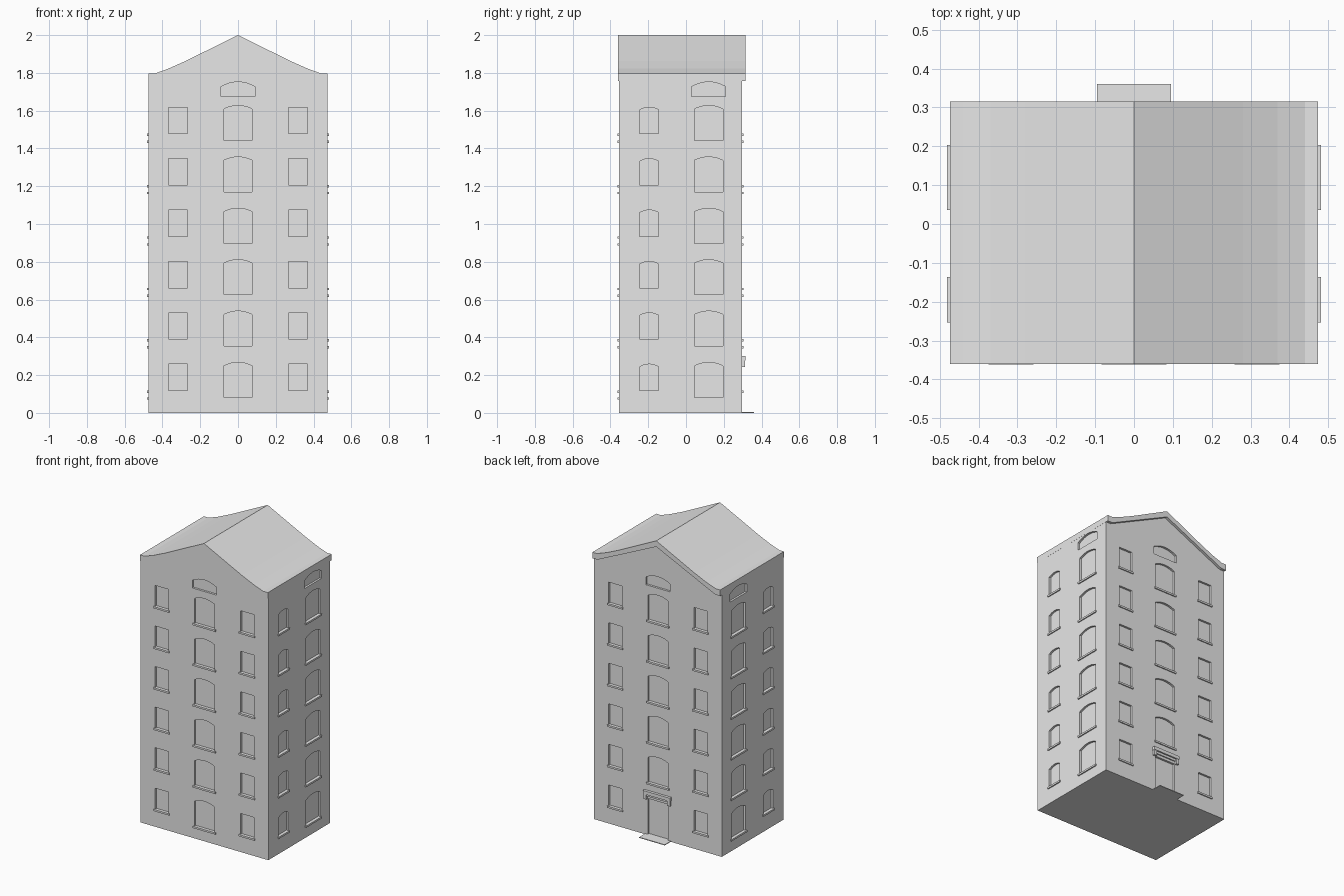
import bpy, bmesh, math
from mathutils import Matrix, Vector

cube = bpy.data.objects.get("Cube")
if cube:
    bpy.data.objects.remove(cube, do_unlink=True)

stone = bpy.data.materials.new("pale_grey")
stone.use_nodes = True
GREY = (0.8, 0.8, 0.8, 1)
stone.diffuse_color = GREY
stone.node_tree.nodes["Principled BSDF"].inputs["Base Color"].default_value = GREY

HALF_X, FRONT, BACK = 0.474, -0.355, 0.297
STEP, FLOORS = 0.272, 6
RECESS, SILL_OUT, SILL_H = 0.014, 0.007, 0.012


def wall_frame(origin, angle):
    """Local frame of a wall: x along the wall, -y outward, z up."""
    return Matrix.Translation(origin) @ Matrix.Rotation(angle, 4, "Z")


def prism(bm, profile, y0, y1, frame=Matrix()):
    """Extrude an x-z profile from y0 to y1."""
    a = [bm.verts.new(frame @ Vector((x, y0, z))) for x, z in profile]
    b = [bm.verts.new(frame @ Vector((x, y1, z))) for x, z in profile]
    bm.faces.new(a)
    bm.faces.new(b[::-1])
    for i in range(len(a)):
        j = (i + 1) % len(a)
        bm.faces.new((a[j], a[i], b[i], b[j]))


def rect(cx, w, z0, z1):
    return [(cx - w / 2, z0), (cx + w / 2, z0), (cx + w / 2, z1), (cx - w / 2, z1)]


def arched(cx, w, z0, z1, rise, n=8):
    """Opening with a shallow segmental head."""
    if not rise:
        return rect(cx, w, z0, z1)
    pts = [(cx - w / 2, z0), (cx + w / 2, z0)]
    for i in range(n + 1):
        t = 1 - 2 * i / n
        pts.append((cx + t * w / 2, z1 - rise * t * t))
    return pts


def finish(bm, name):
    bmesh.ops.recalc_face_normals(bm, faces=bm.faces)
    mesh = bpy.data.meshes.new(name)
    bm.to_mesh(mesh)
    bm.free()
    mesh.materials.append(stone)
    obj = bpy.data.objects.new(name, mesh)
    bpy.context.collection.objects.link(obj)
    return obj


def mirrored(half):
    """Complete a half profile that begins on the centre line."""
    return half + [(-x, z) for x, z in reversed(half) if x > 0]


# Walls with gable ends
bm = bmesh.new()
prism(bm, mirrored([(0, 1.97), (0.436, 1.765), (HALF_X - 0.0005, 1.765),
                    (HALF_X - 0.0005, 0)]), FRONT, BACK)
walls = finish(bm, "walls")

# Window recesses and sills on all four walls
front = wall_frame((0, FRONT, 0), 0)
back = wall_frame((0, BACK, 0), math.pi)
left = wall_frame((HALF_X, 0, 0), math.pi / 2)
right = wall_frame((-HALF_X, 0, 0), -math.pi / 2)

# Each wall: frame, centre of tall column, centres of small columns, small head rise
layout = [
    (front, 0, (-0.317, 0.317), 0),
    (back, 0, (-0.317, 0.317), 0),
    (left, 0.12, (-0.195,), 0.014),
    (right, -0.12, (0.195,), 0.014),
]
cuts, sills = bmesh.new(), bmesh.new()


def window(frame, cx, w, z, h, rise, sill_w):
    prism(cuts, arched(cx, w, z, z + h, rise), -0.05, RECESS, frame)
    if sill_w:
        prism(sills, rect(cx, sill_w, z - SILL_H, z), -SILL_OUT, RECESS, frame)


for frame, tall, smalls, rise in layout:
    for floor in range(FLOORS):
        lift = floor * STEP
        if not (frame is back and floor == 0):
            window(frame, tall, 0.15, 0.082 + lift, 0.185, 0.018, 0.168)
        for cx in smalls:
            window(frame, cx, 0.1, 0.118 + lift, 0.14, rise, 0.116)
    # Attic light
    window(frame, tall, 0.18, 1.675, 0.077, 0.025, 0)

# Doorway recess
prism(cuts, rect(0, 0.15, 0.005, 0.245), -0.05, RECESS, back)

cutter = finish(cuts, "recess_cutter")
cutter.hide_render = True
mod = walls.modifiers.new("recesses", "BOOLEAN")
mod.operation = "DIFFERENCE"
mod.solver = "EXACT"
mod.object = cutter
bpy.context.view_layer.update()
carved = bpy.data.meshes.new_from_object(
    walls.evaluated_get(bpy.context.evaluated_depsgraph_get()))
walls.modifiers.clear()
walls.data = carved
bpy.data.objects.remove(cutter, do_unlink=True)
finish(sills, "window_sills")

# Roof slab with kicked eaves
bm = bmesh.new()
upper = [(0, 2.0), (0.28, 1.862), (0.37, 1.822), (0.44, 1.797), (HALF_X, 1.797)]
lower = [(HALF_X, 1.757), (0.436, 1.757), (0, 1.96)]
outline = upper + lower
outline += [(-x, z) for x, z in reversed(lower[:-1])]
outline += [(-x, z) for x, z in reversed(upper[1:])]
prism(bm, outline, -0.361, 0.315)
finish(bm, "roof")

# Door hood on two brackets
bm = bmesh.new()
prism(bm, rect(0, 0.2, 0.277, 0.3), -0.018, 0.002, back)
prism(bm, rect(0, 0.18, 0.262, 0.277), -0.008, 0.002, back)
for side in (-1, 1):
    prism(bm, rect(side * 0.088, 0.02, 0.243, 0.277), -0.015, 0.002, back)
finish(bm, "door_hood")

# Doorstep
bm = bmesh.new()
prism(bm, rect(0, 0.19, 0, 0.005), -0.064, RECESS, back)
finish(bm, "doorstep")
